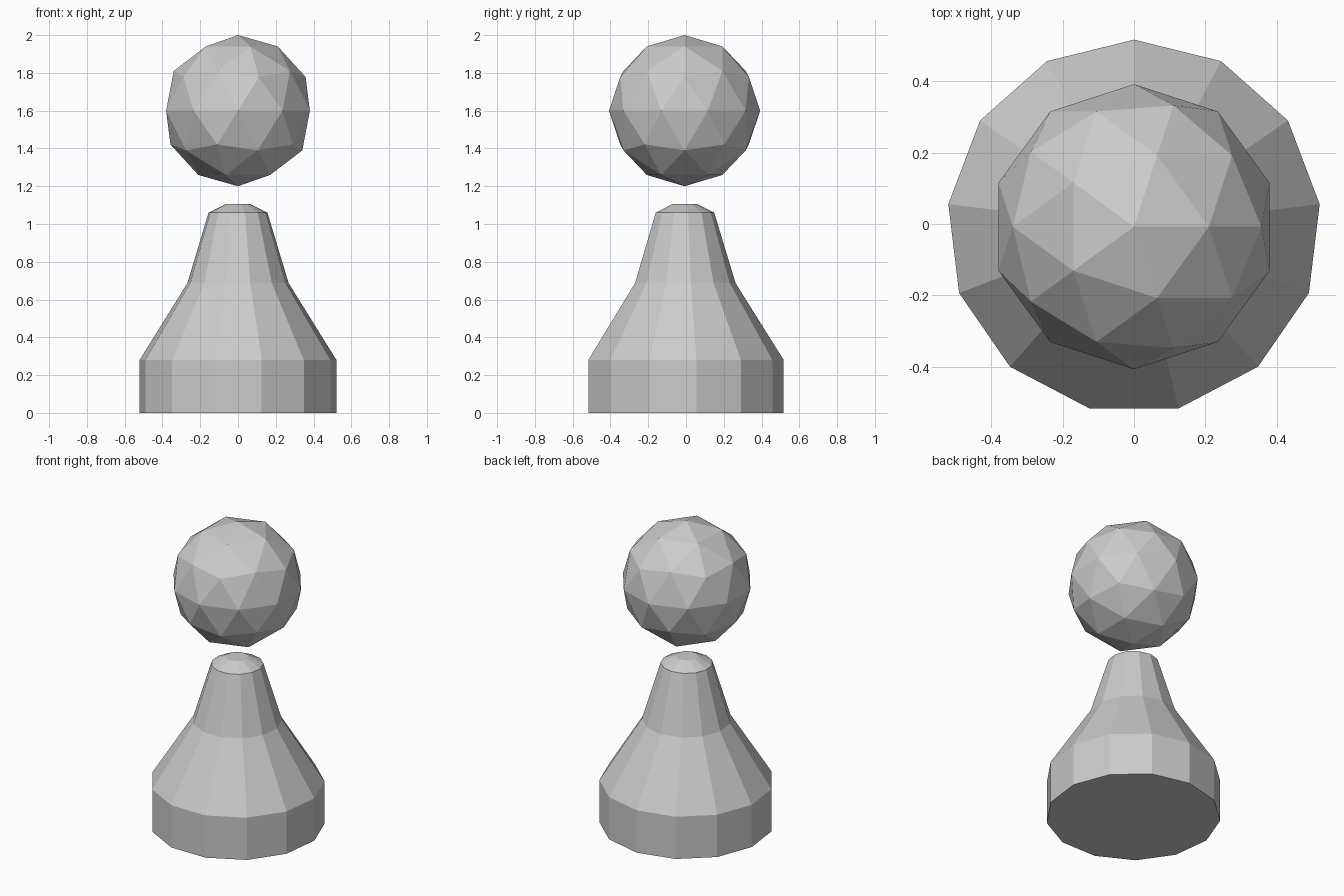
import bpy, bmesh
from math import sin, cos, tau

if "Cube" in bpy.data.objects:
    bpy.data.objects.remove(bpy.data.objects["Cube"])

SIDES = 13
Y_OFF = -0.0076  # centres the odd-sided body's bounds on y = 0


def make_object(name, bm):
    bmesh.ops.recalc_face_normals(bm, faces=bm.faces)
    mesh = bpy.data.meshes.new(name)
    bm.to_mesh(mesh)
    bm.free()
    obj = bpy.data.objects.new(name, mesh)
    obj.location.y = Y_OFF
    bpy.context.collection.objects.link(obj)
    return obj


# Body: 13-sided turned profile (radius, height), a corner facing the back
profile = [(0.525, 0), (0.525, 0.28), (0.27, 0.687), (0.157, 1.06), (0.067, 1.105)]
bm = bmesh.new()
rings = [[bm.verts.new((r * sin(tau * i / SIDES), r * cos(tau * i / SIDES), z))
          for i in range(SIDES)] for r, z in profile]
for low, high in zip(rings, rings[1:]):
    for i in range(SIDES):
        j = (i + 1) % SIDES
        bm.faces.new((low[i], low[j], high[j], high[i]))
bm.faces.new(rings[0])
bm.faces.new(rings[-1])
make_object("body", bm)

# Head: faceted ball floating above the body
bm = bmesh.new()
bmesh.ops.create_icosphere(bm, subdivisions=2, radius=0.4)
head = make_object("head", bm)
head.location.z = 1.6
